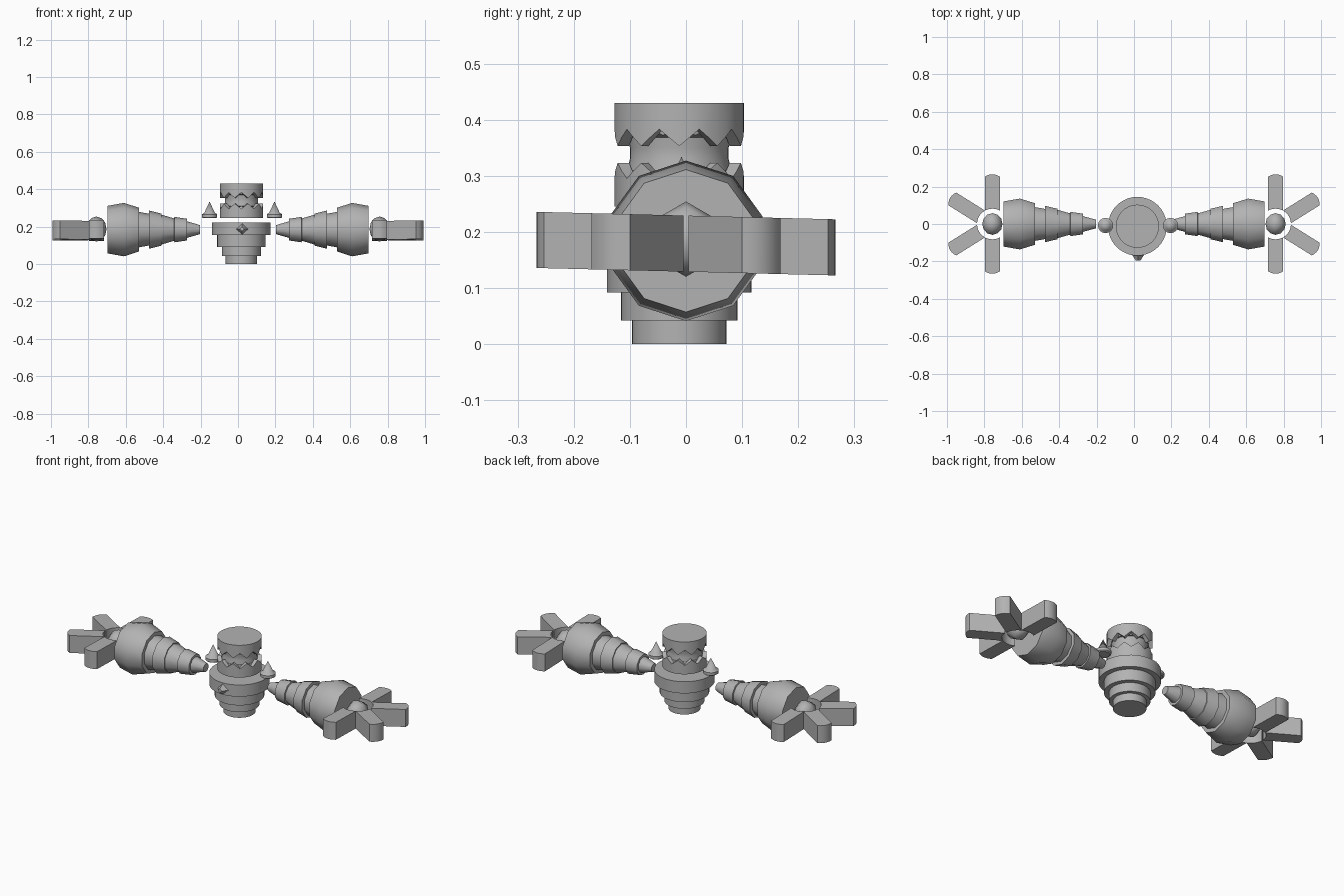
import bpy, bmesh, math
from mathutils import Matrix, Vector

if "Cube" in bpy.data.objects:
    bpy.data.objects.remove(bpy.data.objects["Cube"])

grey = bpy.data.materials.new("stone_grey")
grey.diffuse_color = (0.45, 0.45, 0.45, 1)
grey.use_nodes = True
grey.node_tree.nodes["Principled BSDF"].inputs["Base Color"].default_value = grey.diffuse_color
CX, CY = 0.018, -0.012          # body axis
ARM_Z = 0.184                   # height of the arm axis


def finish(name, bm, matrix=Matrix(), angle=35):
    bm.transform(matrix)
    bmesh.ops.remove_doubles(bm, verts=bm.verts, dist=1e-5)
    bmesh.ops.recalc_face_normals(bm, faces=bm.faces)
    mesh = bpy.data.meshes.new(name)
    bm.to_mesh(mesh)
    bm.free()
    mesh.materials.append(grey)
    ob = bpy.data.objects.new(name, mesh)
    bpy.context.collection.objects.link(ob)
    bpy.ops.object.select_all(action='DESELECT')
    ob.select_set(True)
    bpy.context.view_layer.objects.active = ob
    bpy.ops.object.shade_smooth_by_angle(angle=math.radians(angle))
    return ob


def lathe(name, profile, sides, matrix=Matrix(), start=0.0, wave=None, angle=35):
    """Turn (radius, height) points round z; wave shifts the height of chosen rings."""
    bm = bmesh.new()
    rings = []
    for i, (r, h) in enumerate(profile):
        ring = []
        for k in range(sides):
            a = start + 2 * math.pi * k / sides
            dz = wave(i, k) if wave else 0
            ring.append(bm.verts.new((r * math.cos(a), r * math.sin(a), h + dz)))
        rings.append(ring)
    for lo, hi in zip(rings, rings[1:]):
        for k in range(sides):
            n = (k + 1) % sides
            bm.faces.new((lo[k], lo[n], hi[n], hi[k]))
    for ring, (r, h) in ((rings[0], profile[0]), (rings[-1], profile[-1])):
        if r > 0:
            bm.faces.new(ring)
    bmesh.ops.dissolve_degenerate(bm, edges=bm.edges, dist=1e-6)
    return finish(name, bm, matrix, angle)


def axis_x(x, y, z, sign):
    """Local z runs outward along x on the chosen side, local x points up."""
    m = Matrix(((0, 0, sign), (0, 1, 0), (1, 0, 0))).to_4x4()
    return Matrix.Translation((x, y, z)) @ m


body = Matrix.Translation((CX, CY, 0))

# stepped body
lathe("body", [(0.084, 0), (0.084, 0.042), (0.104, 0.042), (0.104, 0.092),
               (0.129, 0.092), (0.129, 0.155), (0.157, 0.155), (0.157, 0.222)], 40, body)

# head: waisted core between two toothed jaws, ten teeth each
lathe("mouth_core", [(0.1, 0.255), (0.095, 0.3), (0.088, 0.33), (0.088, 0.35),
                     (0.095, 0.38), (0.1, 0.41)], 40, body)


def tooth(k):
    return abs((k % 4) - 2) / 2      # 1 at a tip, 0 at a notch


lathe("upper_jaw", [(0.094, 0.383), (0.1155, 0.383), (0.1155, 0.43)], 40, body,
      wave=lambda i, k: -0.03 * tooth(k) if i < 2 else 0)
lathe("lower_jaw", [(0.1155, 0.245), (0.1155, 0.295), (0.094, 0.295)], 40, body,
      wave=lambda i, k: 0.028 * tooth(k) if i > 0 else 0)

# faceted gem on the chest
lathe("chest_gem", [(0.012, -0.035), (0.033, 0), (0.012, 0.033)], 4,
      Matrix.Translation((CX + 0.004, -0.163, 0.187)) @ Matrix.Rotation(math.pi / 2, 4, 'X'),
      angle=10)

# shoulder spikes
for side, x in (("left", -0.152), ("right", 0.195)):
    lathe(side + "_shoulder_spike", [(0.034, 0.245), (0.041, 0.25), (0.041, 0.266),
                                     (0.028, 0.274), (0.0, 0.334)], 16,
          Matrix.Translation((x, -0.008, 0)))


def blade(name, hub, heading):
    """Flat bar with a rounded tip and a hollowed root."""
    w, inner, n = 0.04, 0.082, 6
    ts = [-1 + 2 * i / n for i in range(n + 1)]
    outline = [(0.253 + 0.013 * (1 - t * t), w * t) for t in ts]
    outline += [(math.sqrt(inner ** 2 - (w * t) ** 2), w * t) for t in reversed(ts)]
    bm = bmesh.new()
    base = bm.faces.new([bm.verts.new((x, y, -0.05)) for x, y in outline])
    top = bmesh.ops.extrude_face_region(bm, geom=[base])["geom"]
    bmesh.ops.translate(bm, vec=(0, 0, 0.1),
                        verts=[v for v in top if isinstance(v, bmesh.types.BMVert)])
    bm.transform(Matrix.Rotation(heading, 4, 'Z'))
    for v in bm.verts:               # slight lean of the whole fan
        v.co.z -= 0.025 * v.co.y
    finish(name, bm, Matrix.Translation(hub))


# arms, hubs and fan blades on both sides
arm = [(0.024, 0.203), (0.044, 0.272), (0.058, 0.272), (0.068, 0.34), (0.06, 0.342),
       (0.08, 0.41), (0.086, 0.41), (0.102, 0.475), (0.085, 0.477), (0.095, 0.53),
       (0.117, 0.53), (0.143, 0.61), (0.127, 0.697)]
for side, s in (("left", -1), ("right", 1)):
    lathe(side + "_arm", arm, 10, axis_x(0, 0, ARM_Z, s), angle=40)
    lathe(side + "_hub", [(0.0, -0.054), (0.034, -0.047), (0.058, -0.027), (0.067, 0),
                          (0.058, 0.027), (0.034, 0.047), (0.0, 0.054)], 6,
          axis_x(s * 0.757, 0, 0.187, s), angle=65)
    for i, deg in enumerate((-90, -32, 32, 90)):
        a = math.radians(deg if s > 0 else 180 - deg)
        blade(f"{side}_blade_{i + 1}", Vector((s * 0.757, 0, 0.179)), a)
